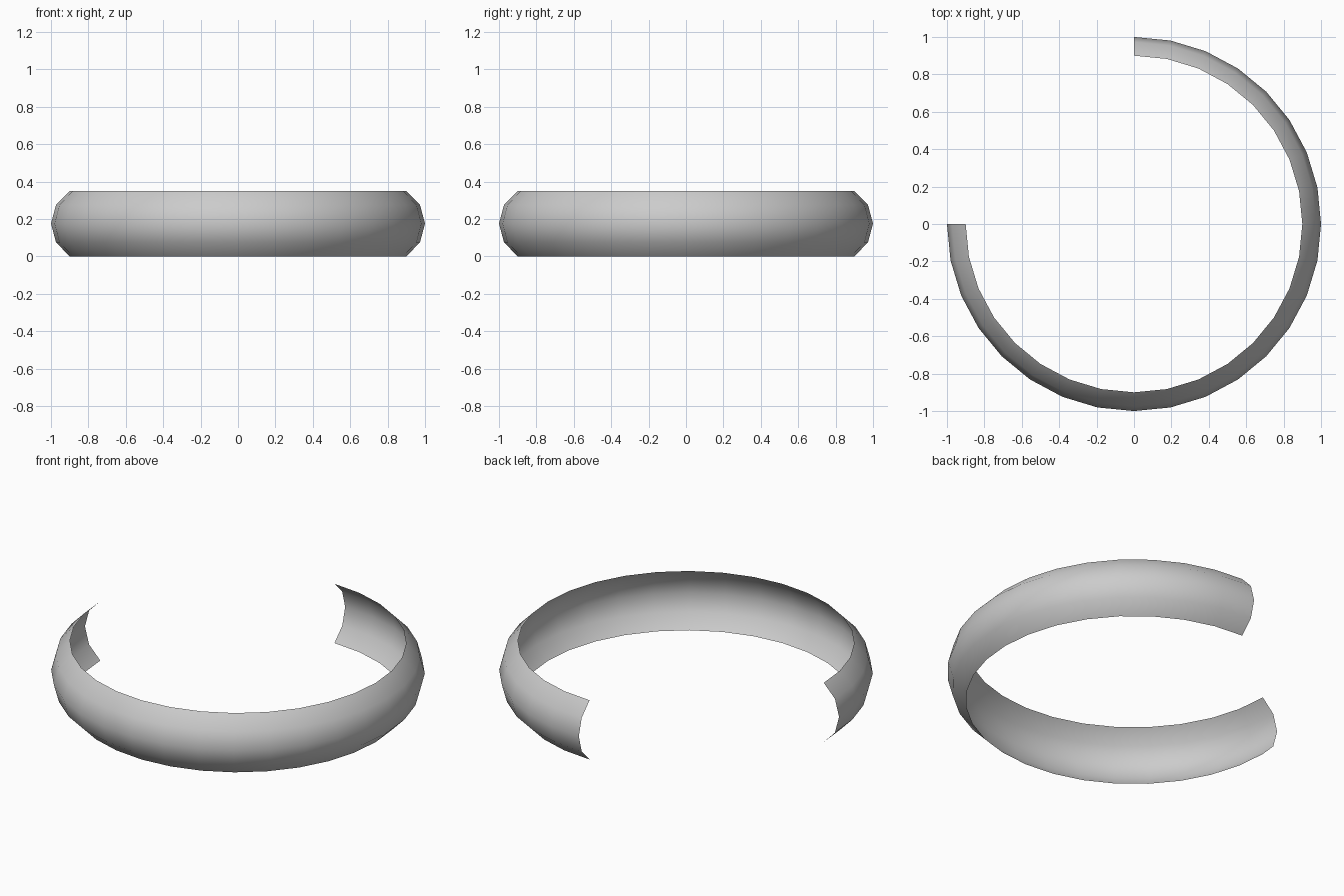
import bpy
import math

if "Cube" in bpy.data.objects:
    bpy.data.objects.remove(bpy.data.objects["Cube"])

# Bulged band cross-section: (radius, height)
profile = [(0.90, 0.0), (0.973, 0.075), (1.0, 0.175), (0.973, 0.275), (0.90, 0.35)]
steps = 24                      # three quarters of a 32-sided circle
start, sweep = math.pi, 1.5 * math.pi
n = len(profile)

# Sweep the profile from -x, through the front and right, to +y
verts = []
for i in range(steps + 1):
    a = start + sweep * i / steps
    verts += [(r * math.cos(a), r * math.sin(a), z) for r, z in profile]

faces = [(i * n + j, (i + 1) * n + j, (i + 1) * n + j + 1, i * n + j + 1)
         for i in range(steps) for j in range(n - 1)]

# Open ring band, a single thin smooth-shaded surface
mesh = bpy.data.meshes.new("open_ring_band")
mesh.from_pydata(verts, [], faces)
mesh.polygons.foreach_set("use_smooth", [True] * len(mesh.polygons))
mesh.update()
band = bpy.data.objects.new("open_ring_band", mesh)
bpy.context.collection.objects.link(band)
